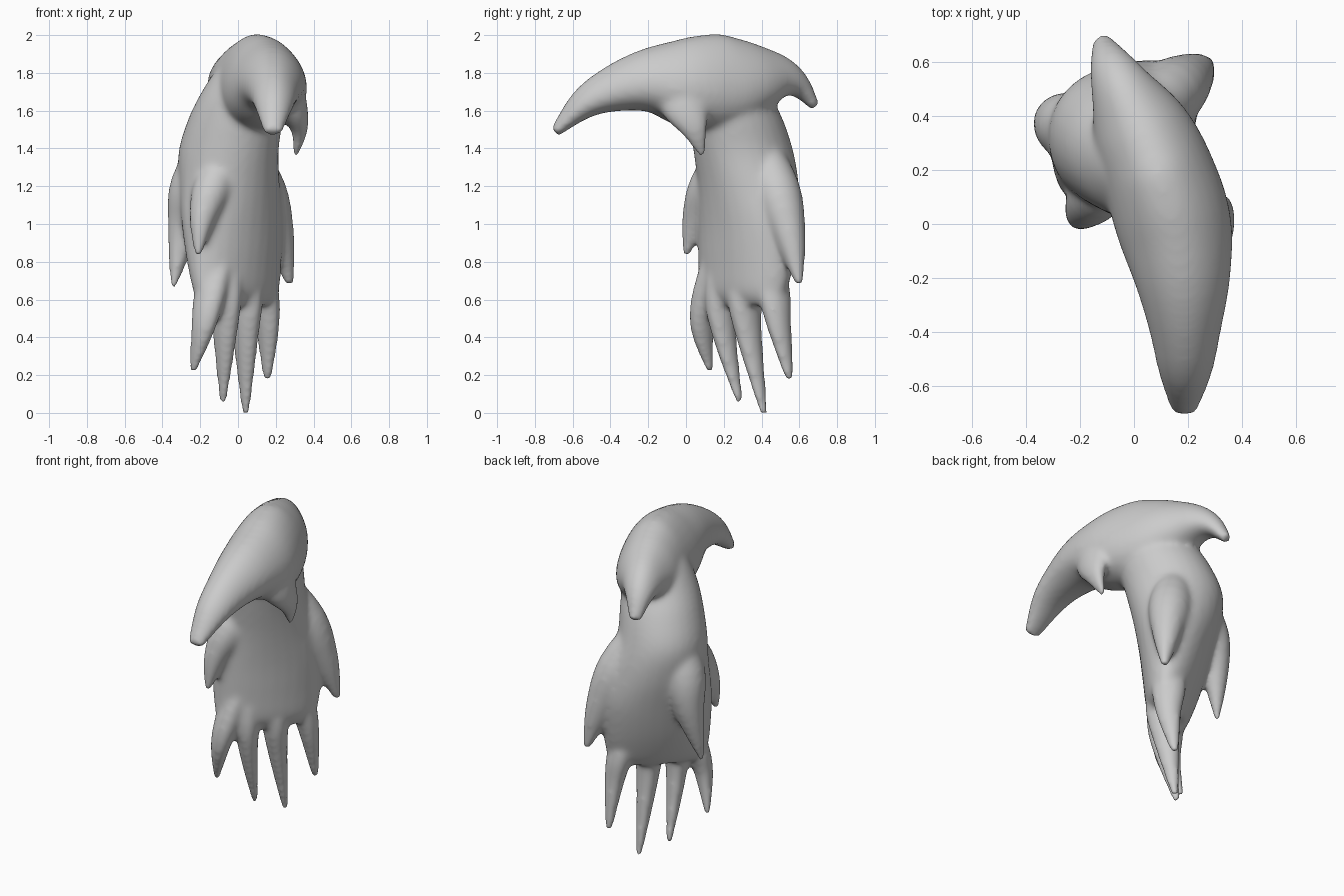
import bpy, bmesh, math
from mathutils import Vector

if "Cube" in bpy.data.objects:
    bpy.data.objects.remove(bpy.data.objects["Cube"])


def catmull(a, b, c, d, t):
    return [0.5 * (2 * q + (r - p) * t + (2 * p - 5 * q + 4 * r - s) * t * t
                   + (3 * q - p - 3 * r + s) * t ** 3) for p, q, r, s in zip(a, b, c, d)]


def refine(rows, steps=4):
    """Smoothly interpolate a list of section rows."""
    out = []
    for i in range(len(rows) - 1):
        quad = (rows[max(i - 1, 0)], rows[i], rows[i + 1], rows[min(i + 2, len(rows) - 1)])
        out += [catmull(*quad, k / steps) for k in range(steps)]
    return out + [list(rows[-1])]


def loft(bm, rings, egg=0.0, sides=28):
    """rings: (centre, side vector, up vector); egg narrows the upper half."""
    loops = []
    for c, u, v in rings:
        ang = [2 * math.pi * k / sides for k in range(sides)]
        loops.append([bm.verts.new(c + u * math.cos(a) * (1 - egg * math.sin(a))
                                   + v * math.sin(a)) for a in ang])
    for a, b in zip(loops, loops[1:]):
        for k in range(sides):
            n = (k + 1) % sides
            bm.faces.new((a[k], a[n], b[n], b[k]))
    bm.faces.new(loops[0][::-1])
    bm.faces.new(loops[-1])


def sweep(bm, rows, ref, egg=0.0):
    """rows: x, y, z, half width, half height; ref fixes the upward side."""
    rows = refine(rows)
    pts = [Vector(r[:3]) for r in rows]
    rings = []
    for i, r in enumerate(rows):
        t = (pts[min(i + 1, len(pts) - 1)] - pts[max(i - 1, 0)]).normalized()
        side = t.cross(Vector(ref)).normalized()
        rings.append((pts[i], side * max(r[3], .008), side.cross(t) * max(r[4], .008)))
    loft(bm, rings, egg)


bm = bmesh.new()

# trunk: turned oval sections (x, y, z, long radius, short radius)
trunk = [(-.01, .30, .57, .25, .09), (-.01, .30, .64, .295, .13), (-.02, .32, .80, .315, .17),
         (-.03, .335, 1.0, .32, .21), (-.045, .33, 1.2, .285, .25), (-.05, .305, 1.38, .255, .275),
         (-.015, .265, 1.55, .235, .265), (.02, .225, 1.68, .205, .24), (.05, .19, 1.80, .15, .20),
         (.08, .17, 1.90, .09, .12)]
d = math.radians(46)
loft(bm, [(Vector(r[:3]), Vector((math.cos(d), math.sin(d), 0)) * r[3],
           Vector((-math.sin(d), math.cos(d), 0)) * r[4]) for r in refine(trunk)])

# hooked top: long front hook through crown to short rear hook
sweep(bm, [(.185, -.695, 1.485, .05, .028), (.19, -.55, 1.63, .10, .08), (.19, -.40, 1.71, .132, .12),
           (.18, -.20, 1.76, .178, .172), (.147, 0, 1.75, .212, .24), (.085, .2, 1.745, .205, .26),
           (.02, .36, 1.765, .178, .20), (-.045, .50, 1.775, .12, .12), (-.09, .60, 1.73, .08, .065),
           (-.12, .685, 1.62, .036, .026)], (0, 0, 1), .17)

# spikes, buried root to tip: x, y, z, radius
cheek = [[(.21, -.02, 1.76, .12), (.285, .0, 1.62, .085), (.325, .045, 1.50, .045), (.305, .09, 1.36, .013)]]
side = [
    [(-.02, .25, 1.42, .09), (-.13, .12, 1.2, .105), (-.19, .045, 1.02, .068), (-.212, 0, .83, .018)],
    [(-.13, .32, 1.48, .09), (-.235, .36, 1.2, .125), (-.285, .375, .98, .088), (-.345, .33, .66, .016)],
    [(.0, .37, 1.46, .09), (.13, .48, 1.18, .125), (.215, .55, .93, .085), (.275, .60, .68, .022)]]
fingers = [
    [(-.08, .19, .9, .06), (-.145, .12, .64, .074), (-.185, .087, .45, .056), (-.24, .13, .215, .016)],
    [(-.06, .22, .9, .07), (-.065, .185, .62, .075), (-.07, .205, .40, .055), (-.08, .285, .055, .018)],
    [(.02, .32, .9, .07), (.04, .31, .62, .08), (.04, .335, .40, .06), (.04, .415, -.01, .018)],
    [(.07, .40, .9, .07), (.13, .465, .64, .076), (.155, .495, .45, .056), (.155, .55, .175, .02)]]
for group, ref, w, h in ((cheek, (0, 1, 0), 1, 1.6), (side, (0, 1, 0), 1, 1),
                         (fingers, (1, 1, 0), 1.3, .97)):
    for s in group:
        sweep(bm, [(*r[:3], r[3] * w, r[3] * h) for r in s], ref)

bmesh.ops.recalc_face_normals(bm, faces=bm.faces)
mesh = bpy.data.meshes.new("hooked_body")
bm.to_mesh(mesh)
bm.free()
body = bpy.data.objects.new("hooked_body", mesh)
bpy.context.collection.objects.link(body)

# fuse everything into one flowing skin
m = body.modifiers.new("fuse", 'REMESH')
m.mode = 'VOXEL'
m.voxel_size = .014
m.use_smooth_shade = True
m = body.modifiers.new("soften", 'SMOOTH')
m.factor = .5
m.iterations = 18
